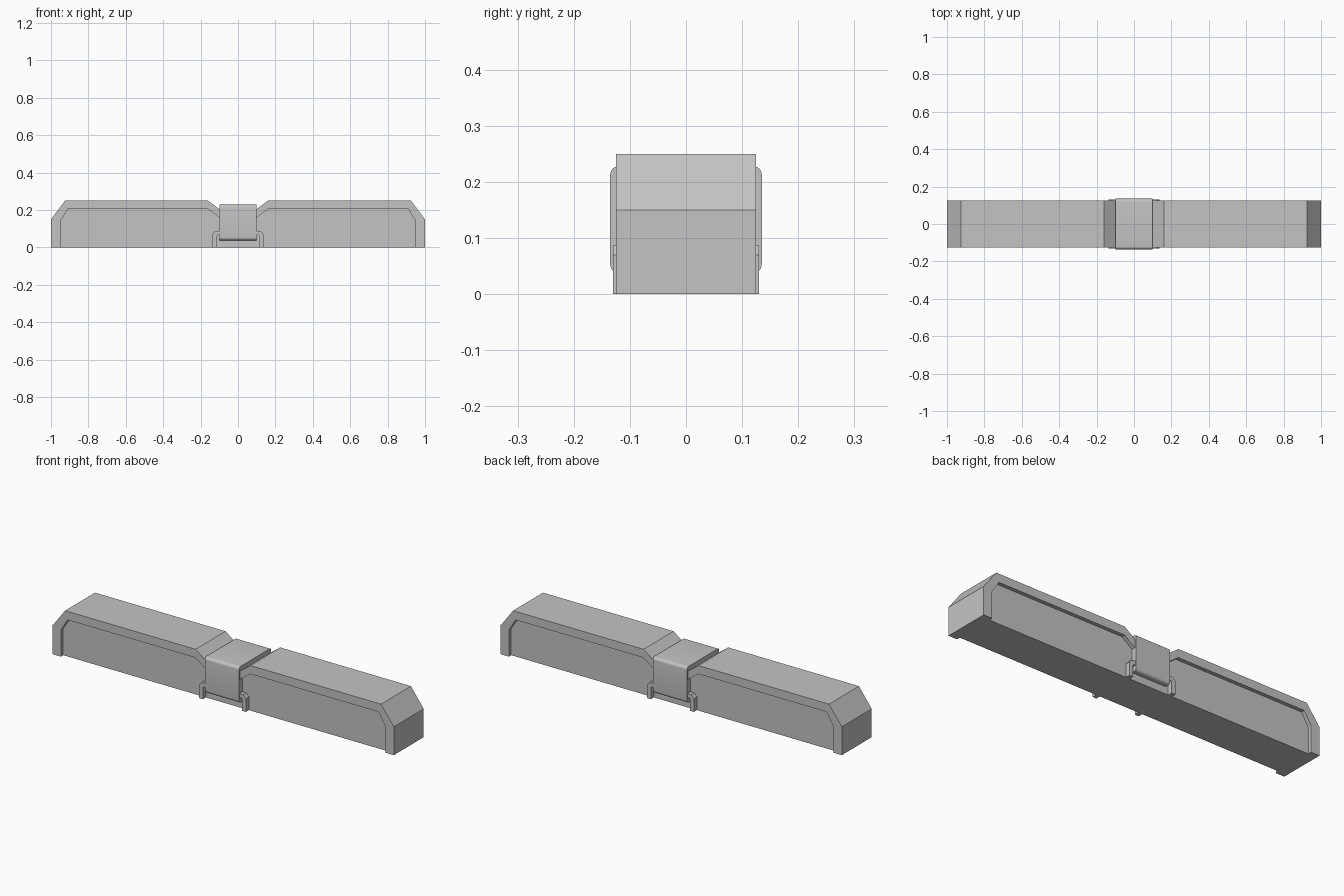
import bpy
import bmesh
import math

cube = bpy.data.objects.get("Cube")
if cube:
    bpy.data.objects.remove(cube)

# One plain grey for the whole model
grey = bpy.data.materials.new("plain_grey")
grey.use_nodes = True
colour = (0.55, 0.55, 0.55, 1)
grey.diffuse_color = colour
grey.node_tree.nodes["Principled BSDF"].inputs["Base Color"].default_value = colour


def prism(name, profile, start, end, axis="y"):
    """Extrude a 2D profile along y (profile is x, z) or along x (profile is y, z)."""
    def place(p, depth):
        return (p[0], depth, p[1]) if axis == "y" else (depth, p[0], p[1])

    bm = bmesh.new()
    a = [bm.verts.new(place(p, start)) for p in profile]
    b = [bm.verts.new(place(p, end)) for p in profile]
    bm.faces.new(a)
    bm.faces.new(b)
    for i in range(len(profile)):
        j = (i + 1) % len(profile)
        bm.faces.new((a[i], a[j], b[j], b[i]))
    bmesh.ops.recalc_face_normals(bm, faces=bm.faces)
    mesh = bpy.data.meshes.new(name)
    bm.to_mesh(mesh)
    bm.free()
    mesh.materials.append(grey)
    obj = bpy.data.objects.new(name, mesh)
    bpy.context.collection.objects.link(obj)
    return obj


def mirrored(half):
    """Complete a right-hand outline with its mirror image."""
    return half + [(-x, z) for x, z in reversed(half)]


def arc(cy, cz, radius, first, steps=6):
    """Quarter circle used for rounded corners."""
    angles = [math.radians(first + 90 * i / steps) for i in range(steps + 1)]
    return [(cy + radius * math.cos(t), cz + radius * math.sin(t)) for t in angles]


# Outer frame: chamfered arch with a dip in the middle
outer = mirrored([(1, 0), (1, 0.15), (0.925, 0.25), (0.16, 0.25), (0.1, 0.205), (0.08, 0.2)])
inner = mirrored([(0.95, 0), (0.95, 0.14), (0.91, 0.205), (0.16, 0.205), (0.1, 0.16), (0.08, 0.155)])
prism("outer_frame", outer + inner[::-1], -0.125, 0.125)

# Recessed core that shows as the side panels
prism("side_panels", inner, -0.105, 0.105)

# Clasp wrapped over the dip, with rounded edges
half_depth, top, bottom, radius = 0.135, 0.228, 0.038, 0.015
edge = half_depth - radius
wrap = (arc(edge, top - radius, radius, 0) + arc(-edge, top - radius, radius, 90)
        + arc(-edge, bottom + radius, radius, 180) + arc(edge, bottom + radius, radius, 270))
clasp = prism("clasp", wrap, -0.1, 0.1, "x")
bpy.ops.object.select_all(action="DESELECT")
clasp.select_set(True)
bpy.context.view_layer.objects.active = clasp
bpy.ops.object.shade_smooth_by_angle(angle=math.radians(30))

# Hooked brackets beside the clasp, on both faces
hook = [(0.137, 0), (0.137, 0.07), (0.122, 0.087), (0.098, 0.087),
        (0.098, 0.066), (0.11, 0.066), (0.115, 0.058), (0.115, 0)]
for side, sx in (("left", 1), ("right", -1)):
    for face, sy in (("front", -1), ("back", 1)):
        prism(f"{face}_{side}_bracket", [(sx * x, z) for x, z in hook], sy * 0.1, sy * 0.13)
